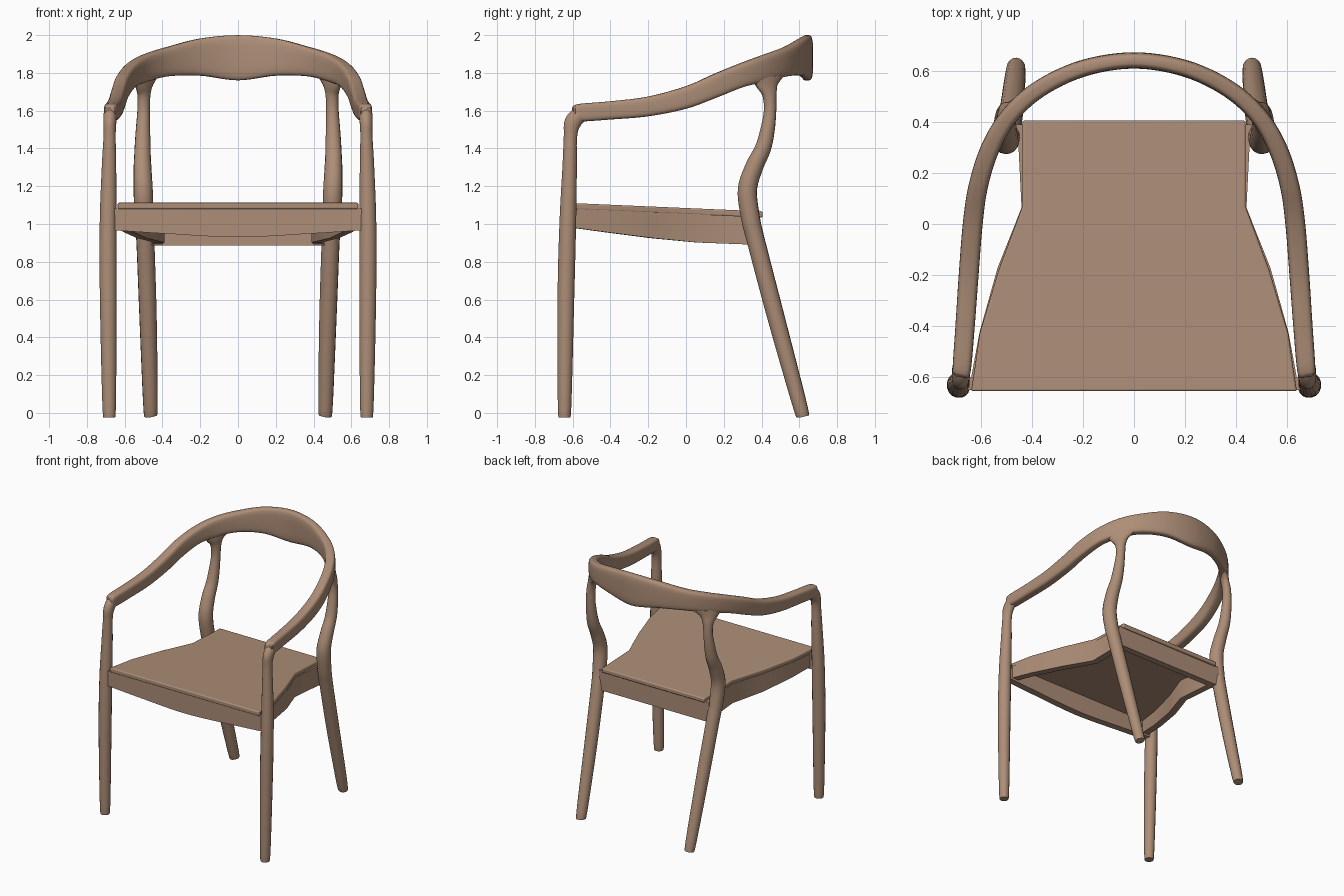
import bpy, bmesh, math
from mathutils import Vector

cube = bpy.data.objects.get("Cube")
if cube:
    bpy.data.objects.remove(cube)

wood = bpy.data.materials.new("warm_brown_wood")
wood.use_nodes = True
colour = (0.42, 0.27, 0.185, 1)
wood.diffuse_color = colour
wood.node_tree.nodes["Principled BSDF"].inputs["Base Color"].default_value = colour


def section(count, power):
    """Unit superellipse: power 2 is round, higher is squarer."""
    pts = []
    for i in range(count):
        t = 2 * math.pi * (i + 0.5) / count
        c, s = math.cos(t), math.sin(t)
        pts.append((math.copysign(abs(c) ** (2 / power), c),
                    math.copysign(abs(s) ** (2 / power), s)))
    return pts


ROUND = section(16, 2)
SOFT = section(24, 4)
BOX = [(1, 1), (-1, 1), (-1, -1), (1, -1)]


def smooth_path(rows, steps):
    """Catmull-Rom interpolation of whole stations."""
    rows = [Vector(r) for r in rows]
    out = []
    for i in range(len(rows) - 1):
        p1, p2 = rows[i], rows[i + 1]
        p0 = rows[i - 1] if i else p1 * 2 - p2
        p3 = rows[i + 2] if i + 2 < len(rows) else p2 * 2 - p1
        for k in range(steps):
            t = k / steps
            out.append(0.5 * (2 * p1 + (p2 - p0) * t
                              + (2 * p0 - 5 * p1 + 4 * p2 - p3) * t ** 2
                              + (3 * p1 - p0 - 3 * p2 + p3) * t ** 3))
    return out + [rows[-1]]


def finish(name, bm, mirrored, bevel=0):
    bmesh.ops.recalc_face_normals(bm, faces=bm.faces)
    mesh = bpy.data.meshes.new(name)
    bm.to_mesh(mesh)
    bm.free()
    obj = bpy.data.objects.new(name, mesh)
    bpy.context.collection.objects.link(obj)
    mesh.materials.append(wood)
    if mirrored:
        obj.modifiers.new("mirror", 'MIRROR').use_mirror_merge = False
    if bevel:
        mod = obj.modifiers.new("bevel", 'BEVEL')
        mod.width, mod.segments = bevel, 3
    bpy.ops.object.select_all(action='DESELECT')
    obj.select_set(True)
    bpy.context.view_layer.objects.active = obj
    bpy.ops.object.shade_smooth_by_angle(angle=math.radians(40))
    return obj


def sweep(name, rows, shape, steps=6, side=None, mirrored=False):
    """Sweep a section along stations (x, y, z, half width, half height).
    Without a side vector the section stays upright."""
    rows = smooth_path(rows, steps)
    pos = [Vector(r[:3]) for r in rows]
    bm = bmesh.new()
    rings = []
    for i, r in enumerate(rows):
        tangent = (pos[min(i + 1, len(pos) - 1)] - pos[max(i - 1, 0)]).normalized()
        if side:
            across = Vector(side).normalized()
            up = across.cross(tangent).normalized()
        else:
            up = Vector((0, 0, 1))
            across = tangent.cross(up).normalized()
        rings.append([bm.verts.new(pos[i] + across * r[3] * a + up * r[4] * b)
                      for a, b in shape])
    for r0, r1 in zip(rings, rings[1:]):
        for j in range(len(shape)):
            k = (j + 1) % len(shape)
            bm.faces.new((r0[j], r0[k], r1[k], r1[j]))
    bm.faces.new(rings[0])
    bm.faces.new(rings[-1])
    return finish(name, bm, mirrored)


# Front legs, bending over into the arms
sweep("front_legs", [
    (.682, -.643, 0, .024, .024), (.682, -.643, .025, .036, .036),
    (.687, -.636, .6, .045, .045), (.688, -.626, 1, .045, .045),
    (.683, -.616, 1.3, .039, .039), (.68, -.612, 1.46, .033, .036),
    (.679, -.6, 1.535, .035, .045), (.676, -.562, 1.578, .036, .044),
    (.67, -.5, 1.6, .03, .04)], ROUND, side=(1, 0, 0), mirrored=True)

# Rear legs, flaring along the arm at the top
sweep("rear_legs", [
    (.463, .612, 0, .026, .026), (.463, .607, .025, .038, .038),
    (.476, .478, .5, .046, .046), (.49, .373, .9, .048, .048),
    (.497, .342, 1.03, .05, .05), (.502, .325, 1.18, .051, .051),
    (.505, .36, 1.3, .048, .048), (.505, .407, 1.4, .043, .043),
    (.503, .432, 1.5, .038, .038), (.5, .445, 1.6, .033, .033),
    (.498, .442, 1.68, .032, .04), (.495, .43, 1.735, .031, .07),
    (.493, .425, 1.78, .029, .115)], ROUND, side=(.8, .6, 0), mirrored=True)

# Arms and backrest in one bow: x, y, bottom z, top z, half width
half_bow = [
    (.679, -.6, 1.565, 1.615, .026), (.675, -.57, 1.543, 1.635, .036),
    (.662, -.4, 1.553, 1.65, .038), (.648, -.2, 1.57, 1.675, .039),
    (.632, 0, 1.61, 1.73, .039), (.61, .15, 1.665, 1.795, .038),
    (.562, .3, 1.725, 1.855, .037), (.487, .425, 1.755, 1.9, .035),
    (.37, .53, 1.782, 1.938, .034), (.2, .61, 1.785, 1.982, .033),
    (0, .641, 1.76, 2, .032)]
half_bow = [(x, y, (lo + hi) / 2, w, (hi - lo) / 2) for x, y, lo, hi, w in half_bow]
sweep("arm_and_backrest", half_bow + [(-r[0], *r[1:]) for r in half_bow[-2::-1]], SOFT)


# Seat panel, sloping gently to the back
def seat_z(y):
    return 1.113 - .046 * (y + .655) / 1.06


outline = [(.638, -.655), (.622, -.55), (.605, -.43), (.53, -.18),
           (.437, .07), (.437, .405)]
outline += [(-x, y) for x, y in reversed(outline)]
bm = bmesh.new()
top = [bm.verts.new((x, y, seat_z(y))) for x, y in outline]
low = [bm.verts.new((x, y, seat_z(y) - .034)) for x, y in outline]
bm.faces.new(top)
bm.faces.new(low[::-1])
for i in range(len(top)):
    j = (i + 1) % len(top)
    bm.faces.new((top[i], low[i], low[j], top[j]))
finish("seat_panel", bm, False, bevel=.008)


# Rails under the seat: x, y, bottom z
def rail(name, pts, half, steps, mirrored=False):
    rows = []
    for x, y, lo in pts:
        hi = seat_z(y) - .03
        rows.append((x, y, (lo + hi) / 2, half, (hi - lo) / 2))
    sweep(name, rows, BOX, steps, mirrored=mirrored)


rail("front_rail", [(-.66, -.625, .967), (-.4, -.625, .95), (0, -.625, .93),
                    (.4, -.625, .95), (.66, -.625, .967)], .026, 6)
rail("back_rail", [(-.47, .365, .887), (.47, .365, .887)], .025, 1)
rail("side_rails", [(.615, -.62, .983), (.58, -.43, .957), (.51, -.18, .925),
                    (.415, .06, .902), (.43, .37, .89)], .026, 1, mirrored=True)
